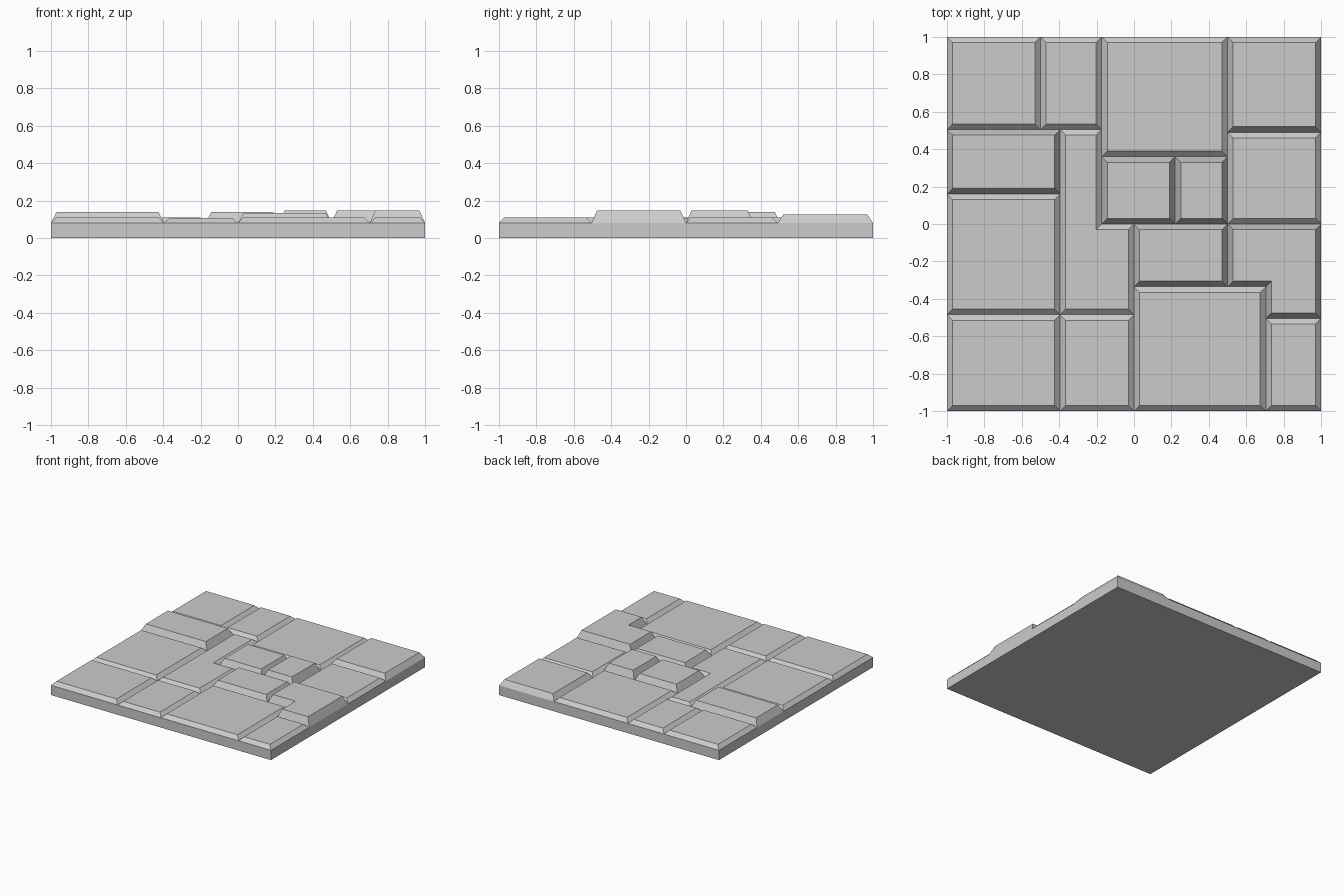
import bpy, bmesh

if "Cube" in bpy.data.objects:
    bpy.data.objects.remove(bpy.data.objects["Cube"])

BASE = 0.08   # top of slab / bottom of the grooves
INSET = 0.03  # chamfer width of every stone


def finish(name, bm):
    bmesh.ops.recalc_face_normals(bm, faces=bm.faces)
    mesh = bpy.data.meshes.new(name)
    bm.to_mesh(mesh)
    bm.free()
    obj = bpy.data.objects.new(name, mesh)
    bpy.context.collection.objects.link(obj)
    return obj


def inset(points, d):
    """Shrink a counter-clockwise right-angled outline by d."""
    out = []
    n = len(points)
    for i, (x, y) in enumerate(points):
        shift = [0, 0]
        for a, b in ((points[i - 1], (x, y)), ((x, y), points[(i + 1) % n])):
            if abs(b[0] - a[0]) > abs(b[1] - a[1]):
                shift[1] = d if b[0] > a[0] else -d
            else:
                shift[0] = -d if b[1] > a[1] else d
        out.append((x + shift[0], y + shift[1]))
    return out


def stone(name, outline, top):
    """Chamfered paving stone with sloping sides and a flat top."""
    bm = bmesh.new()
    low = [bm.verts.new((x, y, BASE)) for x, y in outline]
    high = [bm.verts.new((x, y, top)) for x, y in inset(outline, INSET)]
    n = len(low)
    for i in range(n):
        j = (i + 1) % n
        bm.faces.new((low[i], low[j], high[j], high[i]))
    bm.faces.new(high)
    obj = finish(name, bm)
    # keep open shells facing outward
    if obj.data.polygons[n].normal.z < 0:
        obj.data.flip_normals()


def rect(x0, x1, y0, y1):
    return [(x0, y0), (x1, y0), (x1, y1), (x0, y1)]


# base slab
bm = bmesh.new()
bmesh.ops.create_cube(bm, size=1)
for v in bm.verts:
    v.co = (v.co.x * 2, v.co.y * 2, (v.co.z + 0.5) * BASE)
finish("base_slab", bm)

# joint lines shared by neighbouring stones
XA, XB, XC, XD = -0.395, -0.173, 0.5, 0.705
YA, YB, YC, YD, YE = 0.505, 0.36, 0.49, -0.335, -0.485
YF = -0.505

# rectangular stones: x0, x1, y0, y1, height
stones = {
    "back_left": (-1, -0.5, YA, 1, 0.11),
    "back_narrow": (-0.5, XB, YA, 1, 0.11),
    "back_large": (XB, XC, YB, 1, 0.11),
    "back_right": (XC, 1, YC, 1, 0.125),
    "left_raised": (-1, XA, 0.16, YA, 0.138),
    "left_large": (-1, XA, YE, 0.16, 0.11),
    "front_left": (-1, XA, -1, YE, 0.11),
    "front_small": (XA, 0, -1, YE, 0.107),
    "front_large": (0, XD, -1, YD, 0.11),
    "front_right": (XD, 1, -1, YF, 0.11),
    "centre_left": (XB, 0.22, 0, YB, 0.138),
    "centre_right": (0.22, XC, 0, YB, 0.148),
    "right_middle": (XC, 1, 0, YC, 0.11),
    "centre_front": (0, XC, YD, 0, 0.132),
}
for name, (x0, x1, y0, y1, top) in stones.items():
    stone(name + "_stone", rect(x0, x1, y0, y1), top)

# two L-shaped stones
stone("centre_l_stone",
      [(XA, YE), (0, YE), (0, 0), (XB, 0), (XB, YA), (XA, YA)], 0.107)
stone("right_l_stone",
      [(XC, YD), (XD, YD), (XD, YF), (1, YF), (1, 0), (XC, 0)], 0.148)
